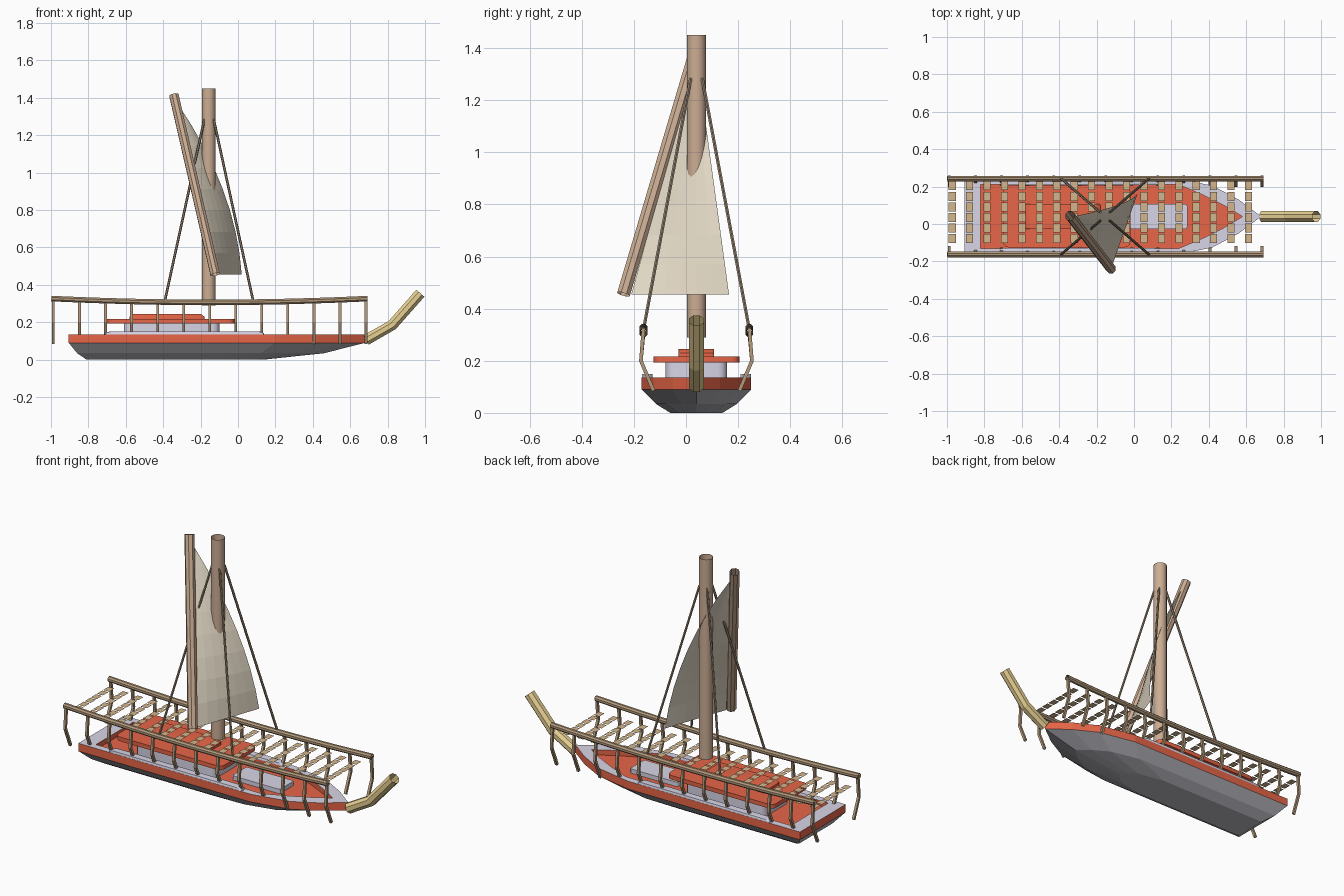
import bpy, bmesh, math
from mathutils import Vector

cube = bpy.data.objects.get("Cube")
if cube:
    bpy.data.objects.remove(cube, do_unlink=True)

CY = 0.04  # keel line of the boat in y


def material(name, rgb):
    lin = [((c + 0.055) / 1.055) ** 2.4 for c in rgb] + [1.0]
    m = bpy.data.materials.new(name)
    m.use_nodes = True
    m.diffuse_color = lin
    m.node_tree.nodes["Principled BSDF"].inputs["Base Color"].default_value = lin
    return m


GREY = material("hull grey", (0.74, 0.74, 0.77))
RED = material("orange red", (0.91, 0.40, 0.28))
PALE = material("pale lavender", (0.86, 0.85, 0.92))
MAST = material("mast brown", (0.80, 0.68, 0.58))
WOOD = material("rail brown", (0.70, 0.60, 0.48))
ROPE = material("rope brown", (0.60, 0.53, 0.45))
SLAT = material("slat tan", (0.83, 0.71, 0.55))
PROW = material("prow straw", (0.91, 0.82, 0.58))
SAIL = material("sail cream", (0.94, 0.90, 0.82))


def finish(name, bm, mats, smooth=False, recalc=True):
    if recalc:
        bmesh.ops.recalc_face_normals(bm, faces=bm.faces)
    me = bpy.data.meshes.new(name)
    bm.to_mesh(me)
    bm.free()
    ob = bpy.data.objects.new(name, me)
    bpy.context.collection.objects.link(ob)
    for m in mats:
        me.materials.append(m)
    if smooth:
        bpy.ops.object.select_all(action="DESELECT")
        ob.select_set(True)
        bpy.context.view_layer.objects.active = ob
        bpy.ops.object.shade_smooth_by_angle(angle=math.radians(40))
    return ob


def loft(bm, rings, band_mats=None, caps=True):
    """Skin closed rings of equal length, with optional end caps."""
    loops = [[bm.verts.new(p) for p in r] for r in rings]
    n = len(loops[0])
    for k, (a, b) in enumerate(zip(loops, loops[1:])):
        for i in range(n):
            j = (i + 1) % n
            f = bm.faces.new((a[i], a[j], b[j], b[i]))
            f.material_index = band_mats[k] if band_mats else 0
    if caps:
        bm.faces.new(loops[0][::-1])
        top = bm.faces.new(loops[-1])
        top.material_index = band_mats[-1] if band_mats else 0


def tube(bm, points, r, sides):
    """Sweep an open-ended round section along a path."""
    pts = [Vector(p) for p in points]
    rings = []
    for i, p in enumerate(pts):
        t = (pts[min(i + 1, len(pts) - 1)] - pts[max(i - 1, 0)]).normalized()
        ref = Vector((0, 0, 1)) if abs(t.z) < 0.9 else Vector((1, 0, 0))
        u = t.cross(ref).normalized()
        v = u.cross(t)
        angles = [math.tau * (k + 0.5) / sides for k in range(sides)]
        # wound so that the walls face outward
        rings.append([p + r * (math.cos(a) * u - math.sin(a) * v) for a in angles])
    loft(bm, rings, caps=False)


def tube_object(name, points, r, sides, mat, smooth=False):
    bm = bmesh.new()
    tube(bm, points, r, sides)
    return finish(name, bm, [mat], smooth)


def slab(name, x0, x1, half, z0, z1, cut, mat, slope=0.0, yc=CY):
    """Plate with rounded corners and optionally sloped ends."""
    def ring(z, d):
        a, b = x0 + d + cut, x1 - d - cut
        h = half - cut
        corners = [(a, yc - h, 180), (b, yc - h, 270), (b, yc + h, 0), (a, yc + h, 90)]
        return [(cx + cut * math.cos(math.radians(s + k * 30)),
                 cy + cut * math.sin(math.radians(s + k * 30)), z)
                for cx, cy, s in corners for k in range(4)]
    bm = bmesh.new()
    loft(bm, [ring(z0, 0), ring((z0 + z1) / 2, 0), ring(z1, slope)])
    return finish(name, bm, [mat], True)


# Hull: bottom, chine, sheer, bulwark, pale rim and sunken deck in one loft
def hull_ring(stations, tip, z):
    side = [(x, CY - h, z) for x, h in stations]
    return side + [(tip, CY, z)] + [(x, CY + h, z) for x, h in reversed(stations)]


sheer = [(-0.905, 0.21), (0.2, 0.21), (0.42, 0.165), (0.56, 0.09)]
deck = [(-0.82, 0.17), (0.24, 0.17), (0.37, 0.115), (0.48, 0.06)]
bm = bmesh.new()
loft(bm, [
    hull_ring([(-0.81, 0.1), (-0.1, 0.1), (0.06, 0.07), (0.11, 0.035)], 0.14, 0.0),
    hull_ring([(-0.86, 0.155), (0.12, 0.155), (0.3, 0.115), (0.39, 0.06)], 0.46, 0.034),
    hull_ring(sheer, 0.68, 0.09),
    hull_ring(sheer, 0.68, 0.135),
    hull_ring(deck, 0.58, 0.135),
    hull_ring(deck, 0.58, 0.105),
], [0, 0, 1, 2, 1, 1])
finish("hull", bm, [GREY, RED, PALE])

# Raised strips on the rim
for side, label in ((-1, "right"), (1, "left")):
    slab(label + "_rim_strip", -0.71, 0.14, 0.02, 0.134, 0.149, 0.012, PALE,
         slope=0.02, yc=CY + side * 0.189)

# Cabin and hatch
slab("cabin_wall", -0.61, -0.1, 0.118, 0.1, 0.195, 0.035, PALE)
slab("cabin_roof", -0.7, -0.02, 0.165, 0.193, 0.217, 0.03, RED)
slab("cabin_top", -0.58, -0.18, 0.068, 0.215, 0.245, 0.008, RED, slope=0.02)
slab("fore_hatch", -0.02, 0.285, 0.066, 0.1, 0.13, 0.01, PALE)

# Mast and slanted yard
tube_object("mast", [(-0.157, CY, 0.29), (-0.157, CY, 1.45)], 0.037, 16, MAST, True)
yard_top, yard_foot = Vector((-0.343, 0.045, 1.415)), Vector((-0.122, -0.24, 0.455))
tube_object("yard", [yard_foot, yard_top], 0.027, 8, MAST)

# Sail: luff along the yard, leech bellying forward
clew = Vector((0.02, 0.165, 0.455))
peak = yard_foot.lerp(yard_top, 0.95) + Vector((0.01, 0.01, 0))
luff_foot = yard_foot + Vector((0.01, 0.03, 0))
ROWS, COLS = 8, 6
bm = bmesh.new()
grid = []
for i in range(ROWS + 1):
    t = i / ROWS
    luff, leech = luff_foot.lerp(peak, t), clew.lerp(peak, t)
    belly = 0.28 * t * (1 - t)
    row = []
    for j in range(COLS + 1):
        u = j / COLS
        bulge = Vector((belly * u * (1.8 - 0.8 * u), 0, 0))
        row.append(bm.verts.new(luff.lerp(leech, u) + bulge))
    grid.append(row)
for a, b in zip(grid, grid[1:]):
    for j in range(COLS):
        bm.faces.new((a[j], a[j + 1], b[j + 1], b[j]))
bmesh.ops.remove_doubles(bm, verts=bm.verts, dist=0.0005)
finish("sail", bm, [SAIL], recalc=False)

# Shrouds from mast to rails
bm = bmesh.new()
for sx in (-1, 1):
    for sy in (-1, 1):
        tube(bm, [(-0.155 + sx * 0.237, CY + sy * 0.205, 0.31),
                  (-0.155 + sx * 0.025, CY + sy * 0.022, 1.285)], 0.007, 6)
finish("shrouds", bm, [ROPE])


# Side rails with a slight sag, and their bent posts
def rail_z(x):
    return 0.306 + 0.02 * ((x + 0.15) / 0.84) ** 2


post_x = [-0.987 + 0.1393 * i for i in range(13)]
for side, label in ((-1, "right"), (1, "left")):
    ends = [-0.998] + post_x[1:-1] + [0.692]
    tube_object(label + "_rail", [(x, CY + side * 0.203, rail_z(x)) for x in ends],
                0.016, 8, WOOD)
    bm = bmesh.new()
    for x in post_x:
        tube(bm, [(x, CY + side * 0.203, rail_z(x)), (x, CY + side * 0.213, 0.2),
                  (x, CY + side * 0.165, 0.085)], 0.010, 4)
    finish(label + "_rail_posts", bm, [WOOD])

# Rows of flat slats between the rails
bm = bmesh.new()
for i in range(18):
    x = -0.972 + 0.0932 * i
    for j in range(6):
        y = -0.078 + 0.0565 * j
        bm.faces.new([bm.verts.new((x + dx * 0.019, y + dy * 0.024, 0.287))
                      for dx, dy in ((-1, -1), (1, -1), (1, 1), (-1, 1))])
finish("slats", bm, [SLAT], recalc=False)

# Upturned prow
tube_object("prow", [(0.685, CY, 0.105), (0.825, CY, 0.185), (0.975, CY, 0.355)],
            0.031, 8, PROW)
